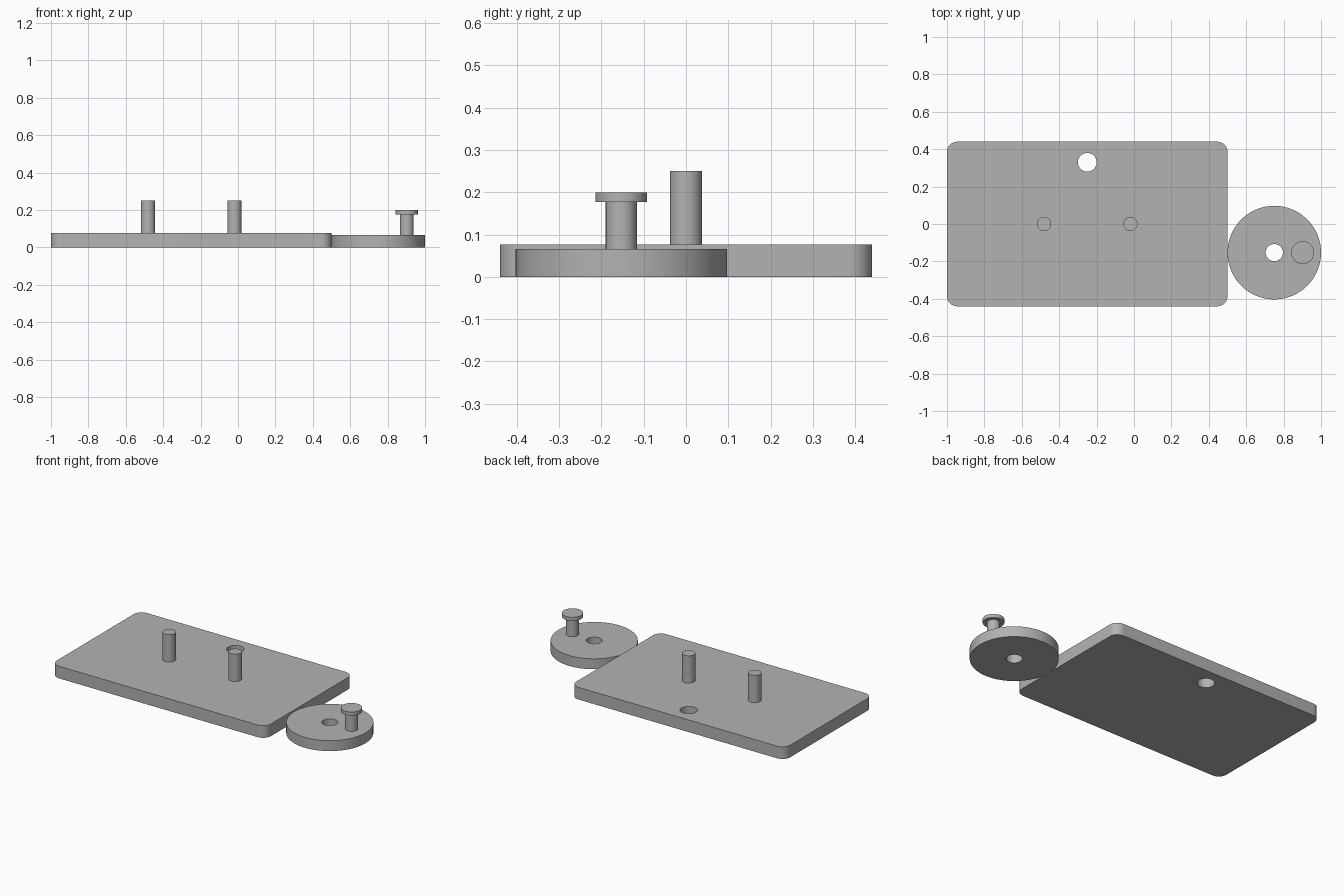
import bpy, bmesh, math

if "Cube" in bpy.data.objects:
    bpy.data.objects.remove(bpy.data.objects["Cube"], do_unlink=True)

grey = bpy.data.materials.new("plain grey")
grey.use_nodes = True
colour = (0.45, 0.45, 0.45, 1)
grey.diffuse_color = colour
grey.node_tree.nodes["Principled BSDF"].inputs["Base Color"].default_value = colour


def arc(x, y, r, start=0, sweep=360, steps=64):
    """Points along an arc; a full circle leaves out the repeated end."""
    count = steps if sweep == 360 else steps + 1
    angles = [math.radians(start + sweep * i / steps) for i in range(count)]
    return [(x + r * math.cos(a), y + r * math.sin(a)) for a in angles]


def finish(name, bm):
    bmesh.ops.recalc_face_normals(bm, faces=bm.faces)
    mesh = bpy.data.meshes.new(name)
    bm.to_mesh(mesh)
    bm.free()
    mesh.materials.append(grey)
    obj = bpy.data.objects.new(name, mesh)
    bpy.context.collection.objects.link(obj)
    bpy.ops.object.select_all(action='DESELECT')
    obj.select_set(True)
    bpy.context.view_layer.objects.active = obj
    bpy.ops.object.shade_smooth_by_angle(angle=math.radians(30))


def slab(name, outlines, height):
    """Flat plate from an outer outline and hole outlines."""
    bm = bmesh.new()
    for points in outlines:
        verts = [bm.verts.new((x, y, 0)) for x, y in points]
        for a, b in zip(verts, verts[1:] + verts[:1]):
            bm.edges.new((a, b))
    bmesh.ops.triangle_fill(bm, edges=bm.edges[:], use_beauty=True)
    top = bmesh.ops.extrude_face_region(bm, geom=bm.faces[:], use_keep_orig=True)
    moved = [v for v in top["geom"] if isinstance(v, bmesh.types.BMVert)]
    bmesh.ops.translate(bm, verts=moved, vec=(0, 0, height))
    finish(name, bm)


def turned(name, x, y, profile, steps=48):
    """Solid of revolution from (radius, height) pairs, capped at both ends."""
    bm = bmesh.new()
    rings = [[bm.verts.new((px, py, z)) for px, py in arc(x, y, r, steps=steps)]
             for r, z in profile]
    for low, high in zip(rings, rings[1:]):
        for i in range(steps):
            j = (i + 1) % steps
            bm.faces.new((low[i], low[j], high[j], high[i]))
    bm.faces.new(rings[0][::-1])
    bm.faces.new(rings[-1])
    finish(name, bm)


# Base plate: rounded rectangle with one hole near the back
plate_x, half_x, half_y, corner = -0.25, 0.75, 0.44, 0.055
outline = []
for sx, sy, start in ((1, 1, 0), (-1, 1, 90), (-1, -1, 180), (1, -1, 270)):
    outline += arc(plate_x + sx * (half_x - corner), sy * (half_y - corner),
                   corner, start, 90, 12)
plate_top = 0.077
slab("base_plate", [outline, arc(plate_x, 0.33, 0.05, steps=48)], plate_top)

# Two upright pins
for side, offset in (("right", -0.231), ("left", 0.231)):
    turned(side + "_pin", plate_x + offset, 0,
           [(0.038, plate_top), (0.038, 0.25)])

# Crank disc with a centre hole
disc_x, disc_y, disc_top = 0.75, -0.153, 0.066
slab("crank_disc", [arc(disc_x, disc_y, 0.25, steps=96),
                    arc(disc_x, disc_y, 0.046, steps=48)], disc_top)

# Crank knob: stem with a wider flat head
turned("crank_knob", 0.902, disc_y,
       [(0.037, disc_top), (0.037, 0.177), (0.061, 0.177), (0.061, 0.2)])
